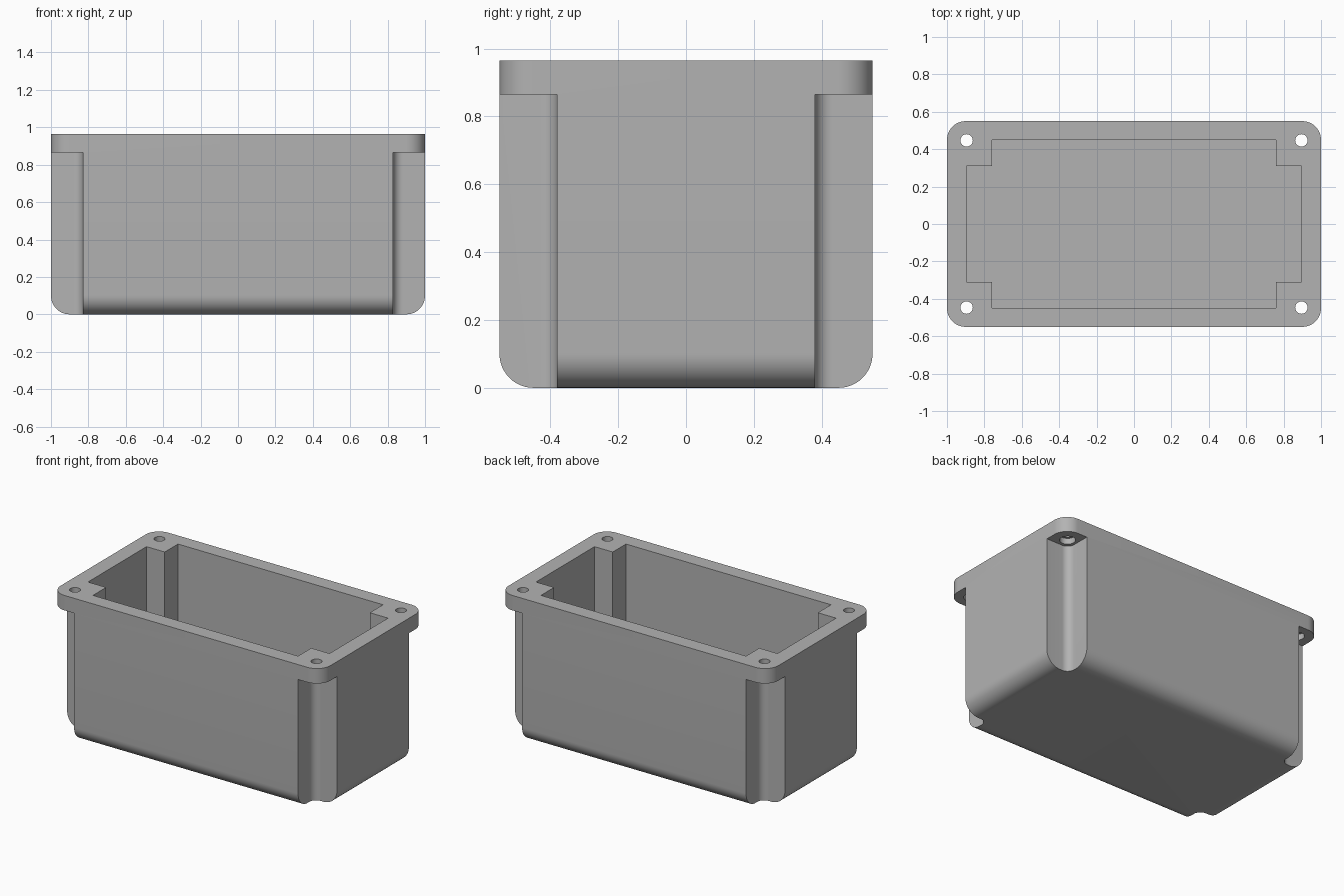
import bpy, bmesh, math
from mathutils import Vector

cube = bpy.data.objects.get("Cube")
if cube:
    bpy.data.objects.remove(cube, do_unlink=True)

LENGTH, DEPTH, HEIGHT = 2.0, 1.1, 0.965
FLANGE_Z = 0.865     # underside of the screw lugs
FLOOR_Z = 0.1
ROUND = 0.1          # corner and bottom edge radius

grey = bpy.data.materials.new("housing grey")
grey.use_nodes = True
colour = (0.45, 0.45, 0.45, 1)
grey.diffuse_color = colour
grey.node_tree.nodes["Principled BSDF"].inputs["Base Color"].default_value = colour


def add_object(name, bm):
    bmesh.ops.recalc_face_normals(bm, faces=bm.faces)
    mesh = bpy.data.meshes.new(name)
    bm.to_mesh(mesh)
    bm.free()
    mesh.materials.append(grey)
    obj = bpy.data.objects.new(name, mesh)
    bpy.context.collection.objects.link(obj)
    return obj


def prism(name, outline, z0, z1):
    bm = bmesh.new()
    face = bm.faces.new([bm.verts.new((x, y, z0)) for x, y in outline])
    up = bmesh.ops.extrude_face_region(bm, geom=[face])["geom"]
    verts = [v for v in up if isinstance(v, bmesh.types.BMVert)]
    bmesh.ops.translate(bm, verts=verts, vec=(0, 0, z1 - z0))
    return add_object(name, bm)


def arc(cx, cy, r, start, end, steps):
    angles = [math.radians(start + (end - start) * i / steps) for i in range(steps + 1)]
    return [(cx + r * math.cos(a), cy + r * math.sin(a)) for a in angles]


def circle(cx, cy, r):
    return arc(cx, cy, r, 0, 360, 32)[:-1]


def cut(target, cutter):
    mod = target.modifiers.new(cutter.name, "BOOLEAN")
    mod.operation, mod.solver, mod.object = "DIFFERENCE", "EXACT", cutter
    bpy.context.view_layer.objects.active = target
    bpy.ops.object.modifier_apply(modifier=mod.name)
    bpy.data.objects.remove(cutter, do_unlink=True)


# Solid block with rounded bottom and vertical edges
bm = bmesh.new()
bmesh.ops.create_cube(bm, size=1)
bmesh.ops.scale(bm, vec=(LENGTH, DEPTH, HEIGHT), verts=bm.verts)
bmesh.ops.translate(bm, vec=(0, 0, HEIGHT / 2), verts=bm.verts)
edges = [e for e in bm.edges if any(v.co.z < 0.01 for v in e.verts)]
bmesh.ops.bevel(bm, geom=edges, offset=ROUND, segments=12, profile=0.5,
                affect="EDGES", clamp_overlap=False)
housing = add_object("enclosure_box", bm)

# Cross-shaped cavity
ax, ay, bx, by = 0.76, 0.45, 0.895, 0.31
quarter = [(bx, by), (ax, by), (ax, ay)]
cross = (quarter + [(-x, y) for x, y in reversed(quarter)]
         + [(-x, -y) for x, y in quarter] + [(x, -y) for x, y in reversed(quarter)])
cut(housing, prism("cavity_cutter", cross, FLOOR_Z, HEIGHT + 0.1))

# Corner notches with a filleted inner corner, and stepped screw holes
nx, ny, r = 0.83, 0.38, 0.05
notch = [(nx, 0.7), *arc(nx + r, ny + r, r, 180, 270, 10), (1.2, ny), (1.2, 0.7)]
for sx in (-1, 1):
    for sy in (-1, 1):
        outline = [(sx * x, sy * y) for x, y in notch]
        cut(housing, prism("notch_cutter", outline, -0.1, FLANGE_Z))
        hx, hy = sx * 0.895, sy * 0.447
        cut(housing, prism("hole_cutter", circle(hx, hy, 0.033), FLANGE_Z - 0.03, HEIGHT + 0.1))
        cut(housing, prism("counterbore_cutter", circle(hx, hy, 0.048), FLANGE_Z - 0.03, FLANGE_Z + 0.04))

# Smooth the rounded edges only
bpy.ops.object.select_all(action="DESELECT")
housing.select_set(True)
bpy.context.view_layer.objects.active = housing
bpy.ops.object.shade_smooth_by_angle(angle=math.radians(30))
